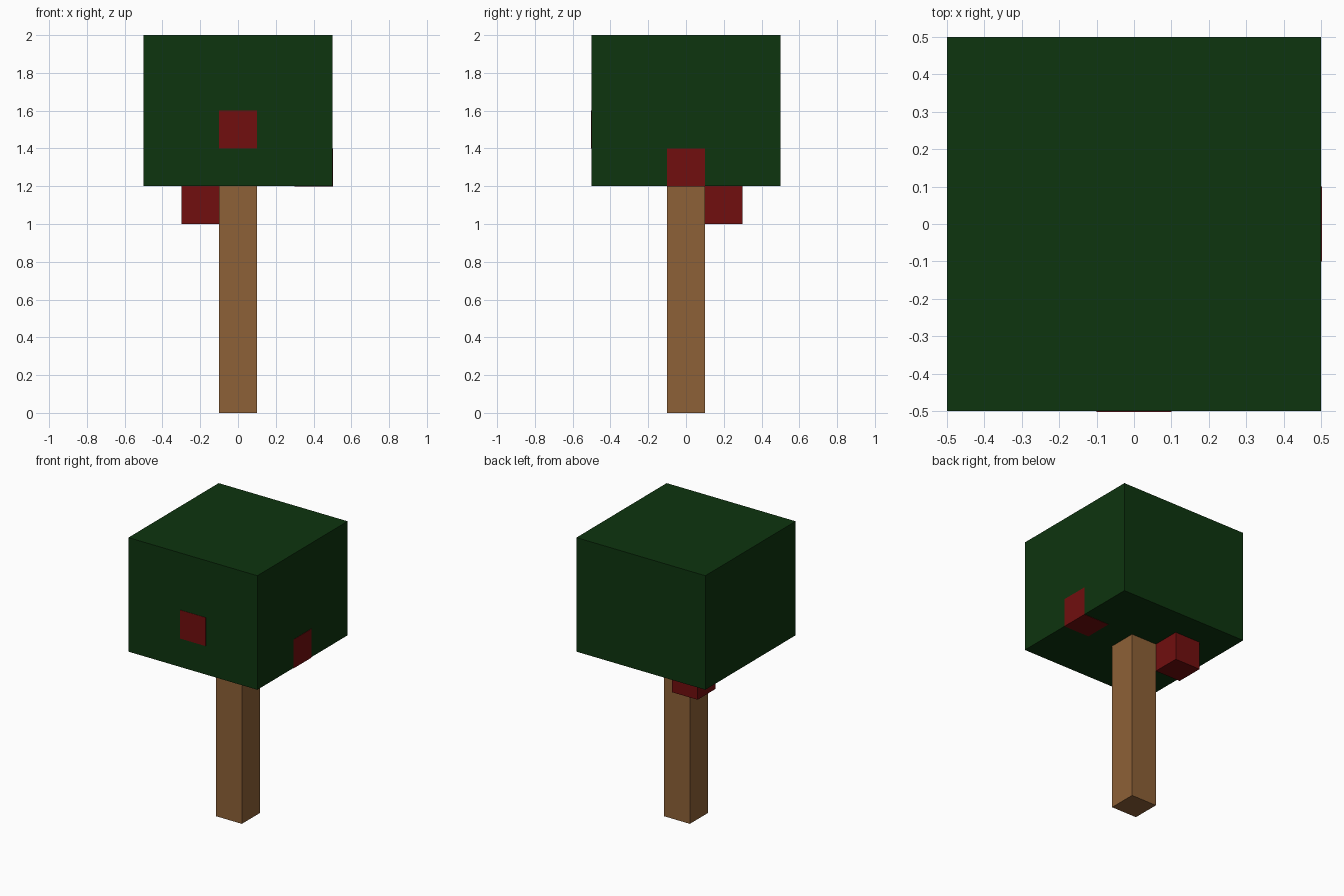
import bpy
import bmesh
from mathutils import Vector

cube = bpy.data.objects.get("Cube")
if cube:
    bpy.data.objects.remove(cube, do_unlink=True)


def make_material(name, rgb):
    mat = bpy.data.materials.new(name)
    mat.use_nodes = True
    colour = (*rgb, 1.0)
    mat.diffuse_color = colour
    bsdf = next(n for n in mat.node_tree.nodes if n.type == "BSDF_PRINCIPLED")
    bsdf.inputs["Base Color"].default_value = colour
    bsdf.inputs["Roughness"].default_value = 0.9
    return mat


def box(name, low, high, mat):
    """Axis-aligned box between two corners."""
    low, high = Vector(low), Vector(high)
    bm = bmesh.new()
    bmesh.ops.create_cube(bm, size=1.0)
    bmesh.ops.scale(bm, vec=high - low, verts=bm.verts)
    mesh = bpy.data.meshes.new(name)
    bm.to_mesh(mesh)
    bm.free()
    mesh.materials.append(mat)
    obj = bpy.data.objects.new(name, mesh)
    obj.location = (low + high) / 2
    bpy.context.collection.objects.link(obj)
    return obj


bark = make_material("bark brown", (0.27, 0.12, 0.038))
leaf = make_material("leaf green", (0.0042, 0.035, 0.0046))
red = make_material("apple red", (0.165, 0.0045, 0.0045))

# Trunk and square crown
box("trunk", (-0.1, -0.1, 0), (0.1, 0.1, 1.2), bark)
box("crown", (-0.5, -0.5, 1.2), (0.5, 0.5, 2.0), leaf)

# Apples: two sit in the crown, a hair proud of its faces; one hangs below
e = 0.002
box("front_apple", (-0.1, -0.5 - e, 1.4), (0.1, -0.3, 1.6), red)
box("left_apple", (0.3, -0.1, 1.2 - e), (0.5 + e, 0.1, 1.4), red)
box("hanging_apple", (-0.3, 0.1, 1.0), (-0.1, 0.3, 1.2), red)
